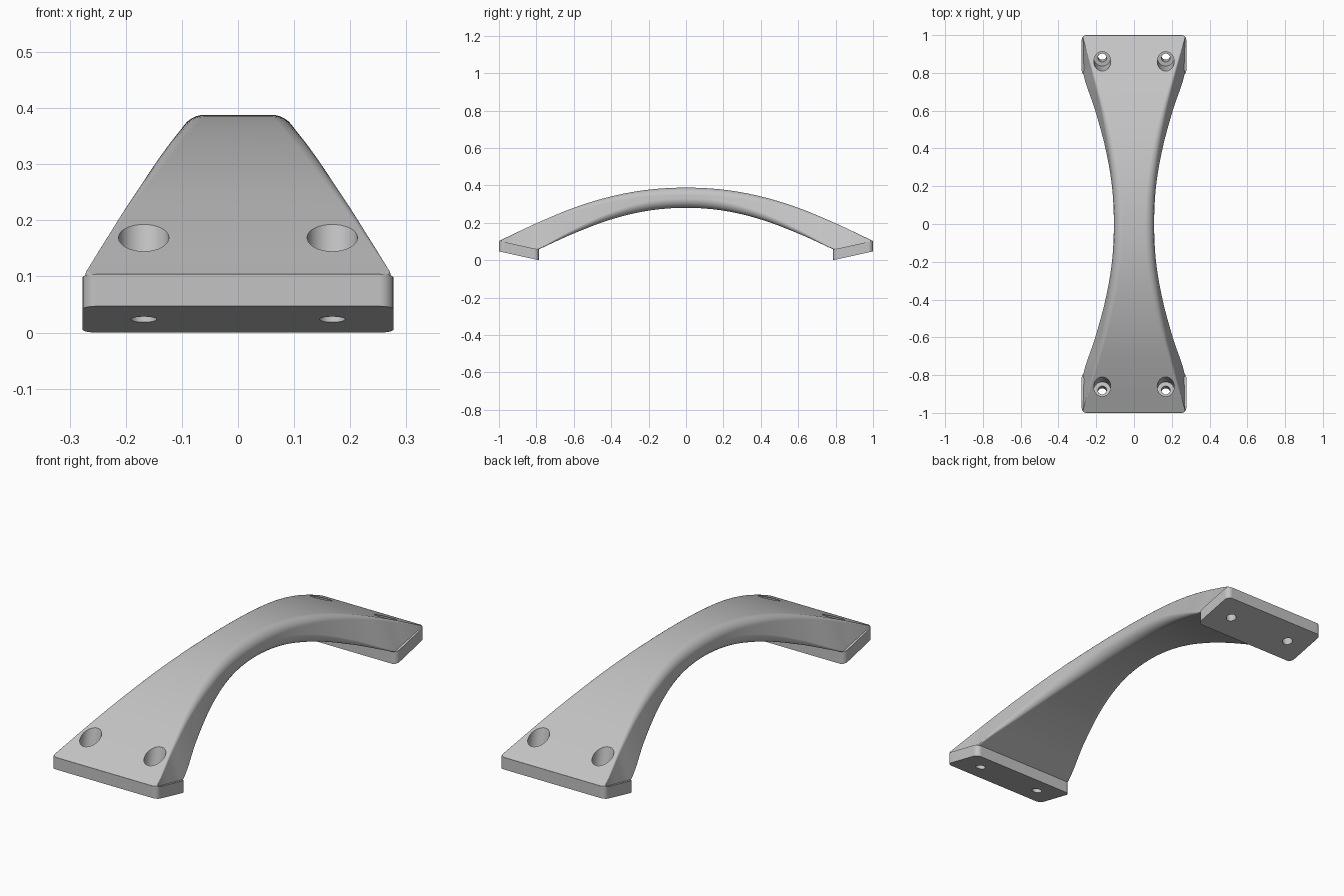
import bpy, bmesh, math
from mathutils import Vector

cube = bpy.data.objects.get("Cube")
if cube:
    bpy.data.objects.remove(cube, do_unlink=True)

grey = bpy.data.materials.new("plain grey")
grey.use_nodes = True
grey.diffuse_color = (0.55, 0.55, 0.55, 1)
grey.node_tree.nodes["Principled BSDF"].inputs["Base Color"].default_value = (0.55, 0.55, 0.55, 1)

HALF_W, INNER, RISE, THICK, CORNER = 0.277, 0.787, 0.047, 0.057, 0.025

# Half-span stations, evenly spaced from the middle to the end
TOP_Z = [0.388, 0.377, 0.341, 0.28, 0.197, 0.103]
BOTTOM_Z = [0.28, 0.265, 0.218, 0.143, 0.052, -0.04]
TOP_W = [0.101, 0.106, 0.13, 0.167, 0.218, 0.275]
BOTTOM_W = [0.111, 0.124, 0.16, 0.212, 0.27, 0.275]
TOP_R = [0.045, 0.044, 0.04, 0.03, 0.015, 0.002]
BOTTOM_R = [0.045, 0.042, 0.032, 0.018, 0.003, 0.002]


def smooth_value(table, y):
    """Catmull-Rom through the stations, mirrored about the middle."""
    u = min(abs(y), 1) * 5
    i = min(int(u), 4)
    t = u - i
    a = table[abs(i - 1)]
    b, c = table[i], table[i + 1]
    d = table[i + 2] if i < 4 else 2 * c - b
    return b + t / 2 * (c - a + t * (2 * a - 5 * b + 4 * c - d + t * (3 * (b - c) + d - a)))


def foot_z(y):
    return RISE * (abs(y) - INNER) / (1 - INNER)


def fillet(p, before, after, r, steps=8):
    """Arc that rounds the corner p between its two neighbours."""
    d1, d2 = (before - p).normalized(), (after - p).normalized()
    half = d1.angle(d2) / 2
    centre = p + (d1 + d2).normalized() * r / math.sin(half)
    reach = r / math.tan(half)
    v1, v2 = p + d1 * reach - centre, p + d2 * reach - centre
    return [centre + v1.lerp(v2, k / steps).normalized() * r for k in range(steps + 1)]


def section(y):
    tz, bz = smooth_value(TOP_Z, y), smooth_value(BOTTOM_Z, y)
    tw, bw = smooth_value(TOP_W, y), smooth_value(BOTTOM_W, y)
    if abs(y) > INNER:
        bz = max(bz, foot_z(y) + 0.03)
    over = abs(y) - (1 - CORNER)
    if over > 0:  # follow the rounded outer corners of the foot
        limit = HALF_W - 0.002 - CORNER + math.sqrt(max(CORNER ** 2 - over ** 2, 0))
        tw, bw = min(tw, limit), min(bw, limit)
    corners = [Vector(c) for c in ((-bw, bz), (bw, bz), (tw, tz), (-tw, tz))]
    radii = [smooth_value(t, y) for t in (BOTTOM_R, BOTTOM_R, TOP_R, TOP_R)]
    ring = []
    for i in range(4):
        ring += fillet(corners[i], corners[i - 1], corners[(i + 1) % 4], radii[i])
    return [(p.x, y, p.y) for p in ring]


def loft(bm, rings):
    """Skin a list of equal rings and cap both ends."""
    loops = [[bm.verts.new(p) for p in ring] for ring in rings]
    n = len(loops[0])
    for a, b in zip(loops, loops[1:]):
        for i in range(n):
            j = (i + 1) % n
            bm.faces.new((a[i], a[j], b[j], b[i]))
    bm.faces.new(loops[0][::-1])
    bm.faces.new(loops[-1])


def finish(bm, name):
    bmesh.ops.recalc_face_normals(bm, faces=bm.faces)
    mesh = bpy.data.meshes.new(name)
    bm.to_mesh(mesh)
    bm.free()
    mesh.materials.append(grey)
    obj = bpy.data.objects.new(name, mesh)
    bpy.context.collection.objects.link(obj)
    return obj


def combine(target, tool, operation):
    mod = target.modifiers.new(operation.lower(), "BOOLEAN")
    mod.operation, mod.object, mod.solver = operation, tool, "EXACT"
    bpy.context.view_layer.objects.active = target
    bpy.ops.object.modifier_apply(modifier=mod.name)
    bpy.data.objects.remove(tool, do_unlink=True)


# Arched grip, with closer sections at the rounded ends
bm = bmesh.new()
ys = [k / 40 * 0.975 for k in range(41)]
ys += [1 - CORNER + (CORNER - 0.001) * math.sin(k * math.pi / 12) for k in range(1, 7)]
ys = [-y for y in ys[:0:-1]] + ys
loft(bm, [section(y) for y in ys])
grip = finish(bm, "arched_handle")

# Sloping feet with rounded corners
bm = bmesh.new()
for side in (-1, 1):
    outline = []
    for cx, cy, start in ((1, 1, 0), (-1, 1, 90), (-1, -1, 180), (1, -1, 270)):
        for k in range(7):
            a = math.radians(start + k * 15)
            mid_y = 1 - CORNER if cy > 0 else INNER + CORNER
            outline.append((cx * (HALF_W - CORNER) + CORNER * math.cos(a),
                            side * (mid_y + CORNER * math.sin(a))))
    loft(bm, [[(x, y, foot_z(y) + h) for x, y in outline] for h in (0, THICK)])
combine(grip, finish(bm, "feet"), "UNION")

# Counterbored screw holes, square to the underside of each foot
bm = bmesh.new()
for sy in (-1, 1):
    axis = Vector((0, -sy * RISE / (1 - INNER), 1)).normalized()
    across = Vector((1, 0, 0))
    along = axis.cross(across)
    for sx in (-1, 1):
        base = Vector((sx * 0.168, sy * 0.893, foot_z(0.893)))
        rings = []
        for r, h in ((0.023, -0.05), (0.023, 0.06), (0.045, 0.06), (0.045, 0.3)):
            rings.append([base + axis * h + across * r * math.cos(k * math.tau / 32)
                          + along * r * math.sin(k * math.tau / 32) for k in range(32)])
        loft(bm, rings)
combine(grip, finish(bm, "screw_holes"), "DIFFERENCE")

# Smooth shading with sharp edges kept
for obj in bpy.context.selected_objects:
    obj.select_set(False)
grip.select_set(True)
bpy.context.view_layer.objects.active = grip
bpy.ops.object.shade_smooth_by_angle(angle=math.radians(30))
weighted = grip.modifiers.new("even shading", "WEIGHTED_NORMAL")
weighted.keep_sharp = True
